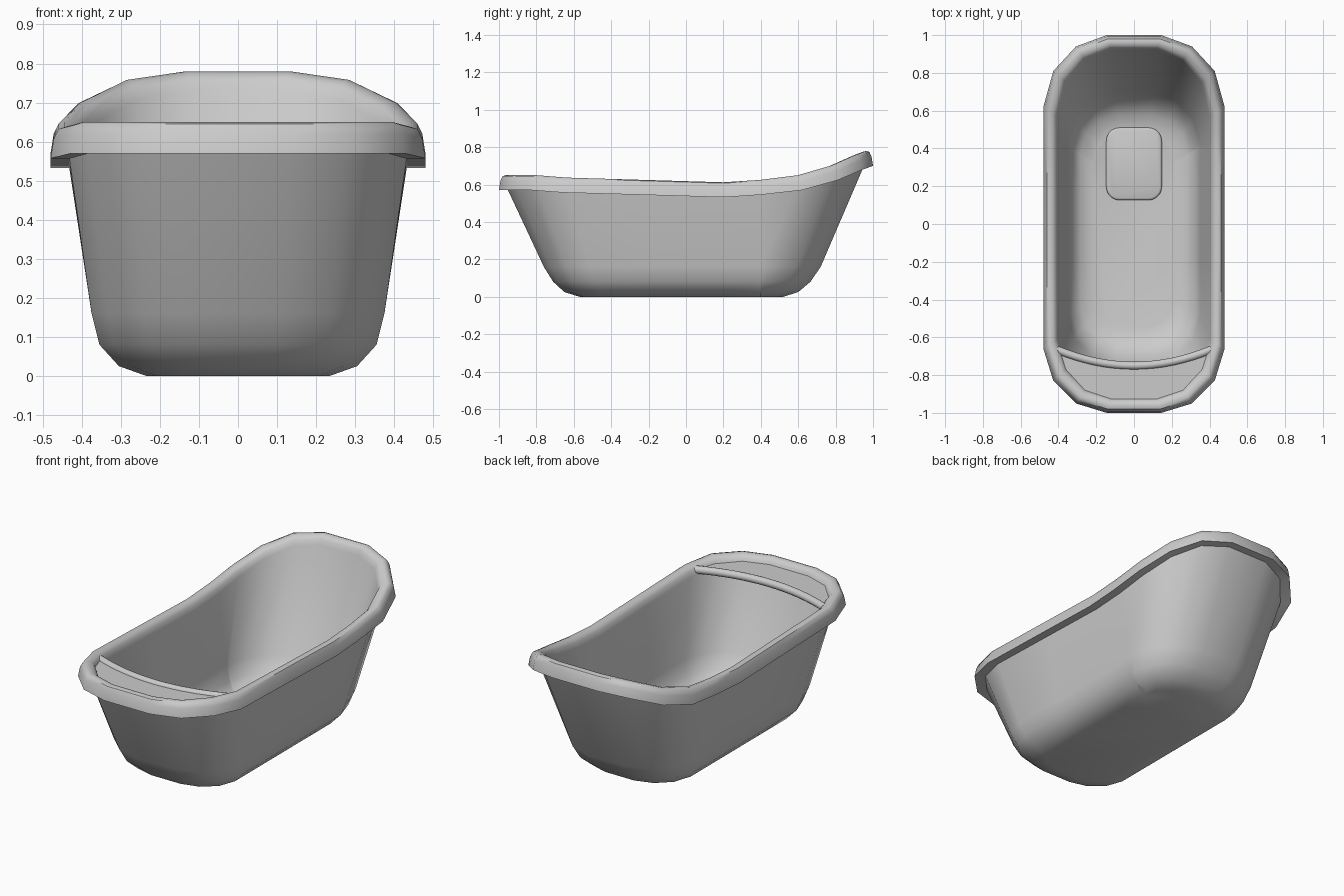
import bpy, bmesh, math

if "Cube" in bpy.data.objects:
    bpy.data.objects.remove(bpy.data.objects["Cube"])

# Outline, front to back on the right side: (width fraction, end, distance, rim height)
# end -1 / 1 measures from the front / back end, 0 is a plain side point
OUTLINE = [(.30, -1, 0, .65), (.64, -1, .05, .65), (.89, -1, .17, .65), (1, -1, .34, .637),
           (1, 0, -.2, .624), (1, 0, .2, .612), (1, 0, .4, .625),
           (1, 1, .38, .65), (.89, 1, .19, .703), (.64, 1, .06, .758), (.30, 1, 0, .78)]


def ring(hw, yf, yb, corner, z=None, dz=0):
    """Closed tub outline; follows the wavy rim unless a flat z is given."""
    pts = []
    for fx, end, d, top in OUTLINE:
        y = yf + d * corner if end < 0 else yb - d * corner if end > 0 else d
        pts.append((hw * fx, y, top + dz if z is None else z))
    return pts + [(-x, y, h) for x, y, h in reversed(pts)]


def rim_ring(inset, dz):
    return ring(.48 - inset, -1 + inset, 1 - inset, 1 - inset, dz=dz)


def finish(name, bm, angle=45):
    bmesh.ops.recalc_face_normals(bm, faces=bm.faces)
    me = bpy.data.meshes.new(name)
    bm.to_mesh(me)
    bm.free()
    ob = bpy.data.objects.new(name, me)
    bpy.context.collection.objects.link(ob)
    bpy.ops.object.select_all(action='DESELECT')
    ob.select_set(True)
    bpy.context.view_layer.objects.active = ob
    bpy.ops.object.shade_smooth_by_angle(angle=math.radians(angle))
    return ob


def loft(name, rings, angle=45):
    """Skin a list of rings and cap both ends."""
    bm = bmesh.new()
    loops = [[bm.verts.new(p) for p in r] for r in rings]
    n = len(loops[0])
    for a, b in zip(loops, loops[1:]):
        for i in range(n):
            j = (i + 1) % n
            bm.faces.new((a[i], a[j], b[j], b[i]))
    bm.faces.new(loops[0])
    bm.faces.new(loops[-1])
    return finish(name, bm, angle)


# Tub shell: outside up, over the rolled rim, then down the inside
loft("tub", [
    ring(.235, -.57, .52, .45, z=0),
    ring(.305, -.65, .60, .55, z=.025),
    ring(.355, -.71, .665, .65, z=.08),
    ring(.375, -.76, .72, .72, z=.16),
    rim_ring(.048, -.08),
    rim_ring(0, -.08),
    rim_ring(.008, -.03),
    rim_ring(.020, -.005),
    rim_ring(.035, 0),
    rim_ring(.055, -.005),
    rim_ring(.070, -.02),
    rim_ring(.078, -.05),
    ring(.350, -.735, .695, .72, z=.18),
    ring(.330, -.69, .645, .65, z=.10),
    ring(.285, -.63, .58, .55, z=.05),
    ring(.215, -.55, .50, .45, z=.032),
])

# Front shelf, with a curved inner edge
arc = [(.41 * t, -.75 + .085 * t * t) for t in [i / 8 - 1 for i in range(17)]]
back = [(.41, -.71), (.375, -.86), (.28, -.945), (.13, -.965)]
shelf = arc + back + [(-x, y) for x, y in reversed(back)]
loft("front_shelf", [[(x, y, z) for x, y in shelf] for z in (.595, .615)], 30)

# Rolled lip along the shelf edge
lip = []
for x, y in arc:
    slope = 2 * .085 * x / .41 ** 2
    k = math.hypot(1, slope)
    lip.append([(x - slope / k * .021 * math.cos(a), y + .021 / k * math.cos(a),
                 .61 + .021 * math.sin(a)) for a in [math.tau * i / 12 for i in range(12)]])
loft("shelf_lip", lip)


# Raised pad on the tub floor
def pad_ring(inset, z, r=.07):
    pts = []
    for q, (sx, sy) in enumerate([(1, 1), (-1, 1), (-1, -1), (1, -1)]):
        for i in range(6):
            a = math.pi / 2 * (q + i / 5)
            pts.append((sx * (.147 - r) + (r - inset) * math.cos(a),
                        .318 + sy * (.192 - r) + (r - inset) * math.sin(a), z))
    return pts


loft("floor_pad", [pad_ring(0, .025), pad_ring(0, .042), pad_ring(.004, .048),
                   pad_ring(.012, .051)])
